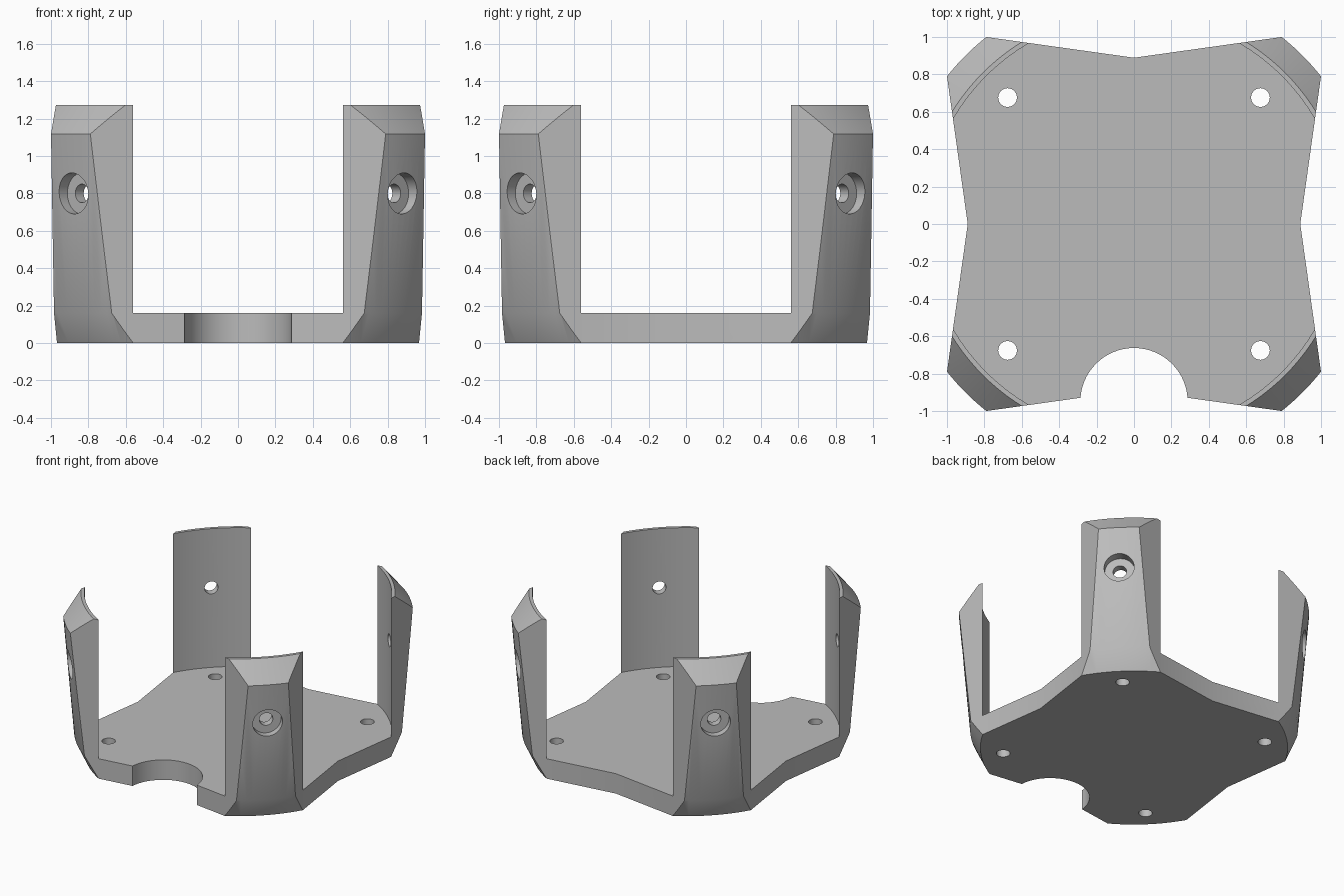
import bpy, bmesh, math
from mathutils import Matrix

if "Cube" in bpy.data.objects:
    bpy.data.objects.remove(bpy.data.objects["Cube"])

grey = bpy.data.materials.new("plain grey")
grey.diffuse_color = (0.5, 0.5, 0.5, 1)
grey.use_nodes = True
grey.node_tree.nodes["Principled BSDF"].inputs["Base Color"].default_value = grey.diffuse_color


def make_object(name, bm):
    bmesh.ops.recalc_face_normals(bm, faces=bm.faces[:])
    mesh = bpy.data.meshes.new(name)
    bm.to_mesh(mesh)
    bm.free()
    obj = bpy.data.objects.new(name, mesh)
    bpy.context.collection.objects.link(obj)
    return obj


def lathe(name, profile, segments, matrix=Matrix()):
    """Closed solid from (radius, z) points turned about z."""
    bm = bmesh.new()
    rings = []
    for r, z in profile:
        rings.append([bm.verts.new(matrix @ Matrix.Rotation(math.tau * i / segments, 4, 'Z')
                                   @ Matrix.Translation((r, 0, z)).to_translation())
                      for i in range(segments)])
    for a, b in zip(rings, rings[1:]):
        for i in range(segments):
            j = (i + 1) % segments
            bm.faces.new((a[i], a[j], b[j], b[i]))
    bm.faces.new(rings[0])
    bm.faces.new(rings[-1])
    return make_object(name, bm)


def star_prism(name, waist, tip, z0, z1):
    """Four-pointed plan with pinched sides."""
    bm = bmesh.new()
    plan = []
    for k in range(4):
        turn = Matrix.Rotation(math.pi / 2 * k, 3, 'Z')
        plan += [turn @ Matrix.Translation((waist, 0, z0)).to_translation(),
                 turn @ Matrix.Translation((tip, tip, z0)).to_translation()]
    face = bm.faces.new([bm.verts.new(p) for p in plan])
    top = bmesh.ops.extrude_face_region(bm, geom=[face])["geom"]
    bmesh.ops.translate(bm, vec=(0, 0, z1 - z0),
                        verts=[v for v in top if isinstance(v, bmesh.types.BMVert)])
    return make_object(name, bm)


def combine(target, cutter, operation):
    mod = target.modifiers.new("cut", 'BOOLEAN')
    mod.operation, mod.solver, mod.object = operation, 'EXACT', cutter
    bpy.context.view_layer.objects.active = target
    bpy.ops.object.modifier_apply(modifier=mod.name)
    bpy.data.objects.remove(cutter)


# Turned body with tapered foot and bevelled rim, trimmed to the star plan
bracket = lathe("corner_post_bracket",
                [(1.118, 0), (1.193, 0.16), (1.274, 1.118), (1.143, 1.274)], 180)
combine(bracket, star_prism("plan_trim", 0.889, 1.034, -0.1, 1.4), 'INTERSECT')

# Hollow above the floor leaves four posts
combine(bracket, lathe("hollow", [(1.118, 0.16), (1.118, 1.5)], 180), 'DIFFERENCE')

# Round notch in the front edge
combine(bracket, lathe("notch", [(0.287, -0.1), (0.287, 0.3)], 64,
                       Matrix.Translation((0, -0.95, 0))), 'DIFFERENCE')

for k in range(4):
    angle = math.pi / 4 + k * math.pi / 2
    # Floor screw hole
    spot = Matrix.Rotation(angle, 4, 'Z') @ Matrix.Translation((0.956, 0, 0))
    combine(bracket, lathe("floor_hole", [(0.05, -0.1), (0.05, 0.3)], 32, spot), 'DIFFERENCE')
    # Counterbored screw hole through the post
    aim = (Matrix.Translation((0, 0, 0.8)) @ Matrix.Rotation(angle, 4, 'Z')
           @ Matrix.Rotation(math.pi / 2, 4, 'Y'))
    combine(bracket, lathe("post_hole", [(0.05, 1.0), (0.05, 1.18), (0.11, 1.18), (0.11, 1.4)],
                           32, aim), 'DIFFERENCE')

# Finish
bracket.data.materials.clear()
bracket.data.materials.append(grey)
for poly in bracket.data.polygons:
    poly.material_index = 0
bpy.ops.object.select_all(action='DESELECT')
bracket.select_set(True)
bpy.context.view_layer.objects.active = bracket
bpy.ops.object.shade_smooth_by_angle(angle=math.radians(30))
